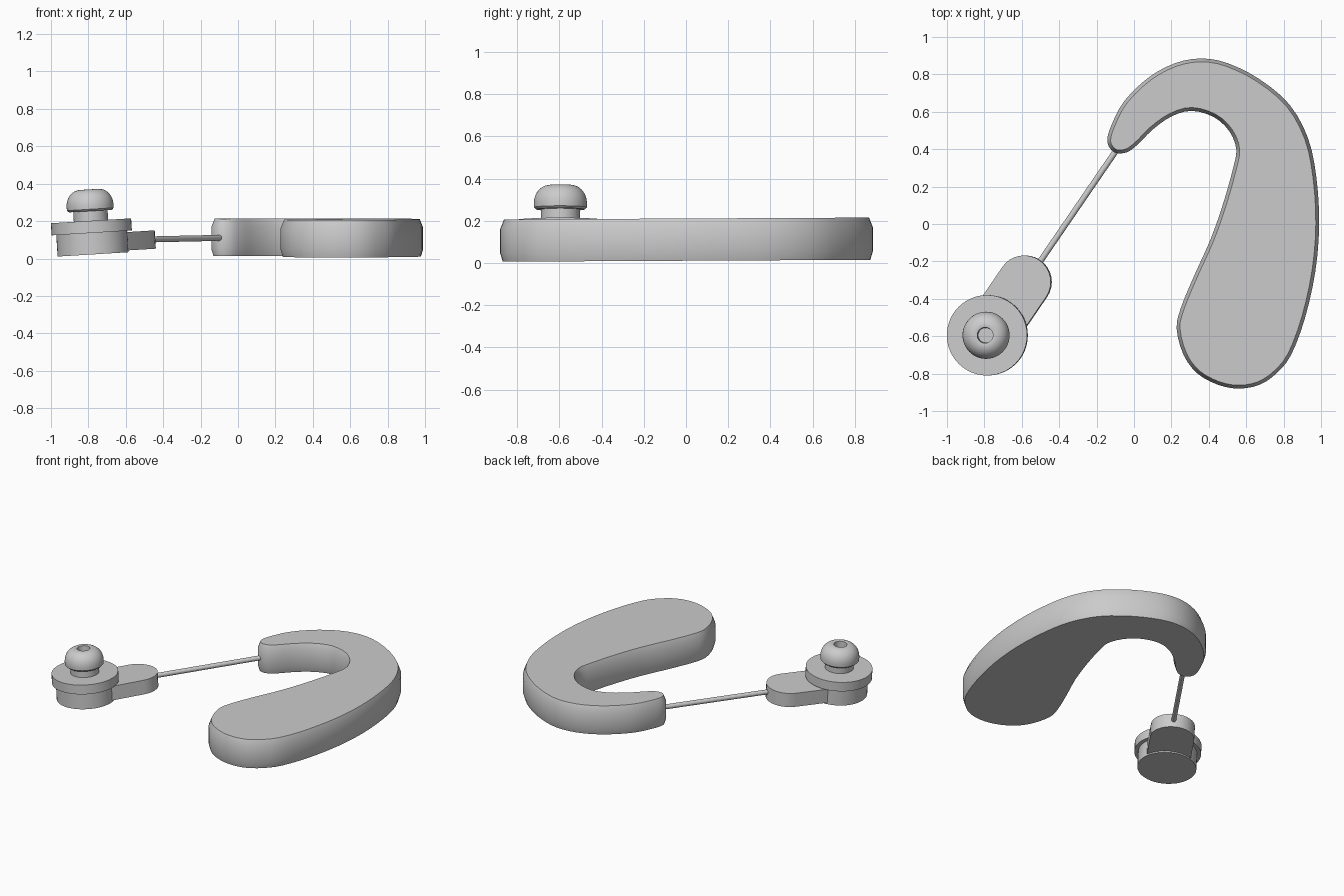
import bpy, bmesh, math
from mathutils import Vector, Matrix

if "Cube" in bpy.data.objects:
    bpy.data.objects.remove(bpy.data.objects["Cube"])


def finish(name, bm, matrix=None, angle=30):
    bmesh.ops.recalc_face_normals(bm, faces=bm.faces[:])
    mesh = bpy.data.meshes.new(name)
    bm.to_mesh(mesh)
    bm.free()
    if matrix:
        mesh.transform(matrix)
    ob = bpy.data.objects.new(name, mesh)
    bpy.context.collection.objects.link(ob)
    bpy.ops.object.select_all(action='DESELECT')
    ob.select_set(True)
    bpy.context.view_layer.objects.active = ob
    bpy.ops.object.shade_smooth_by_angle(angle=math.radians(angle))
    return ob


def smooth_loop(pts, steps=3):
    """Closed Catmull-Rom curve through the points."""
    pts = [Vector(p) for p in pts]
    n, out = len(pts), []
    for i in range(n):
        a, b, c, d = (pts[(i + k) % n] for k in (-1, 0, 1, 2))
        for s in range(steps):
            t = s / steps
            out.append(0.5 * (2 * b + (c - a) * t + (2 * a - 5 * b + 4 * c - d) * t**2
                              + (3 * b - a - 3 * c + d) * t**3))
    return out


def loft(outline, rings, slope=lambda y: 0.0):
    """Stack clockwise outline copies as (inset, z) rings and cap both ends."""
    bm, n, rows = bmesh.new(), len(outline), []
    for inset, z in rings:
        row = []
        for i, p in enumerate(outline):
            t = (outline[(i + 1) % n] - outline[i - 1]).normalized()
            q = p + Vector((t.y, -t.x)) * inset
            row.append(bm.verts.new((q.x, q.y, z + slope(q.y))))
        rows.append(row)
    for lo, hi in zip(rows, rows[1:]):
        for i in range(n):
            j = (i + 1) % n
            bm.faces.new((lo[i], lo[j], hi[j], hi[i]))
    bm.faces.new(rows[0])
    bm.faces.new(rows[-1])
    return bm


def lathe(name, profile, matrix, sides=48):
    bm = bmesh.new()
    vs = [bm.verts.new((r, 0, z)) for r, z in profile]
    es = [bm.edges.new(e) for e in zip(vs, vs[1:])]
    bmesh.ops.spin(bm, geom=vs + es, axis=(0, 0, 1), cent=(0, 0, 0),
                   angle=2 * math.pi, steps=sides, use_duplicate=False)
    bmesh.ops.remove_doubles(bm, verts=bm.verts[:], dist=1e-5)
    return finish(name, bm, matrix)


# Hooked body behind the ear
outline = smooth_loop([
    (-.143, .44), (-.12, .53), (-.05, .66), (.08, .785), (.22, .86), (.36, .885),
    (.50, .86), (.67, .775), (.83, .64), (.93, .46), (.975, .25), (.99, 0),
    (.97, -.25), (.915, -.5), (.84, -.70), (.76, -.80), (.67, -.86), (.56, -.88),
    (.45, -.86), (.34, -.80), (.265, -.70), (.228, -.56), (.25, -.45), (.32, -.28),
    (.41, -.08), (.48, .12), (.53, .30), (.547, .40), (.51, .495), (.43, .57),
    (.31, .605), (.20, .575), (.10, .505), (.02, .425), (-.04, .383), (-.105, .383)])
finish("body", loft(outline, [(.012, 0), (0, .04), (0, .155), (.018, .20)],
                    lambda y: .006 + .009 * (y + .88) / 1.76))

# Tilted frame shared by the earpiece parts
tilt = Matrix.Translation((-.775, -.595, .022)) @ Matrix.Rotation(math.radians(-3.5), 4, 'Y')

# Receiver housing, flange and neck
lathe("receiver_base", [(0, 0), (.19, 0), (.19, .118), (0, .118)], tilt)
lathe("flange", [(0, .115), (.215, .115), (.215, .18), (0, .18)], tilt)
lathe("neck", [(0, .17), (.092, .17), (.092, .25), (0, .25)], tilt)

# Soft ear tip with a sound hole
dome = [(0, .232), (.115, .232), (.125, .242), (.126, .262)]
dome += [(.05 + .075 * math.cos(a), .265 + .083 * math.sin(a))
         for a in (math.radians(d) for d in range(10, 91, 10))]
dome += [(.042, .346), (.040, .30), (0, .30)]
lathe("ear_tip", dome, tilt)

# Rounded arm joining the receiver to the wire
end = Vector((.195, .285))
heading = math.atan2(end.y, end.x)
arm = []
for centre, start in ((end, math.pi / 2), (Vector((0, 0)), -math.pi / 2)):
    for k in range(17):
        a = heading + start - math.pi * k / 16
        arm.append(centre + .142 * Vector((math.cos(a), math.sin(a))))
finish("receiver_arm", loft(arm, [(0, .010), (0, .108)]), tilt)

# Thin wire between receiver and body
p, q = Vector((-.57, -.30, .10)), Vector((-.07, .43, .111))
wire = Matrix.Translation(p) @ (q - p).to_track_quat('Z', 'Y').to_matrix().to_4x4()
length = (q - p).length
lathe("wire", [(0, 0), (.016, 0), (.016, length), (0, length)], wire, 16)
